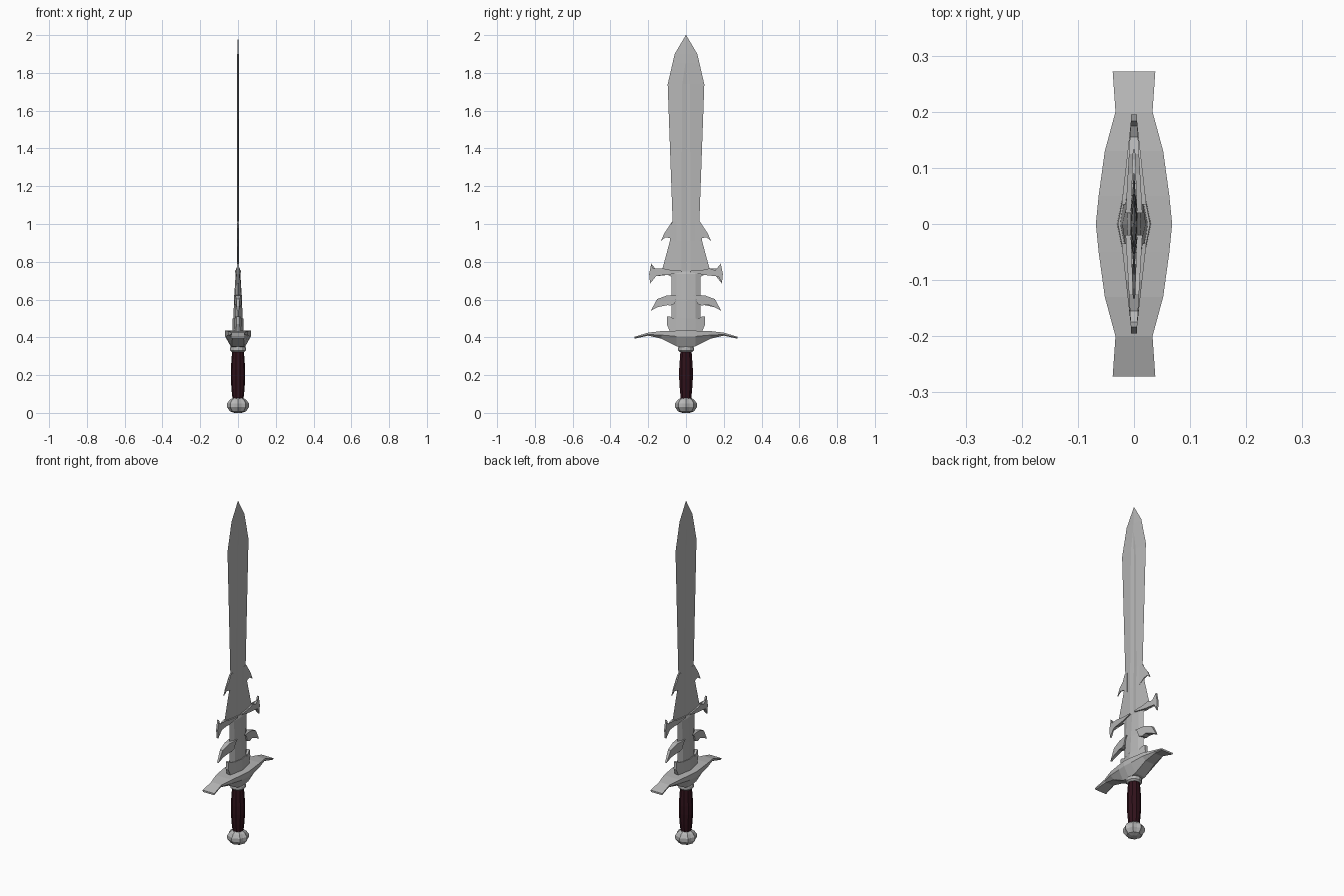
import bpy, bmesh, math

if "Cube" in bpy.data.objects:
    bpy.data.objects.remove(bpy.data.objects["Cube"])

STEEL = (0.47, 0.47, 0.47, 1)
LEATHER = (0.03, 0.006, 0.011, 1)


def material(name, colour):
    mat = bpy.data.materials.get(name) or bpy.data.materials.new(name)
    mat.diffuse_color = colour
    mat.use_nodes = True
    mat.node_tree.nodes["Principled BSDF"].inputs["Base Color"].default_value = mat.diffuse_color
    return mat


def finish(name, bm, leather=False):
    bmesh.ops.remove_doubles(bm, verts=bm.verts, dist=1e-5)
    bmesh.ops.recalc_face_normals(bm, faces=bm.faces)
    me = bpy.data.meshes.new(name)
    bm.to_mesh(me)
    bm.free()
    ob = bpy.data.objects.new(name, me)
    bpy.context.collection.objects.link(ob)
    me.materials.append(material("leather", LEATHER) if leather else material("steel", STEEL))
    return ob


def loft(name, rings, leather=False):
    """Skin a list of equal-length rings and cap both ends."""
    bm = bmesh.new()
    rows = [[bm.verts.new(p) for p in ring] for ring in rings]
    n = len(rows[0])
    for a, b in zip(rows, rows[1:]):
        for i in range(n):
            j = (i + 1) % n
            bm.faces.new((a[i], a[j], b[j], b[i]))
    bm.faces.new(rows[0])
    bm.faces.new(rows[-1])
    return finish(name, bm, leather)


def lathe(name, profile, sides, flute=1.0, leather=False):
    rings = []
    for r, z in profile:
        ring = []
        for i in range(sides):
            a = 2 * math.pi * i / sides
            k = r * (flute if i % 2 else 1)
            ring.append((k * math.cos(a), k * math.sin(a), z))
        rings.append(ring)
    return loft(name, rings, leather)


def blade_ring(z, w, ridge, t, centre=1.0):
    """Edge, ridge and centre line; centre < 1 sinks a fuller."""
    c = t * centre
    return [(0, w, z), (t, ridge, z), (c, 0, z), (t, -ridge, z),
            (0, -w, z), (-t, -ridge, z), (-c, 0, z), (-t, ridge, z)]


def spike_pair(name, outline, t_in, t_out):
    """Barb outline in (y, z), thinning outward, on both edges of the blade."""
    ys = [p[0] for p in outline]
    lo, hi = min(ys), max(ys)
    for side, s in (("right", 1), ("left", -1)):
        bm = bmesh.new()
        rows, caps = [], []
        for d in (1, -1):
            vs = [bm.verts.new((d * (t_in + (t_out - t_in) * (y - lo) / (hi - lo)), s * y, z))
                  for y, z in outline]
            rows.append(vs)
            caps.append(bm.faces.new(vs))
        a, b = rows
        for i in range(len(a)):
            j = (i + 1) % len(a)
            bm.faces.new((a[i], a[j], b[j], b[i]))
        bmesh.ops.triangulate(bm, faces=caps)
        finish(f"{name}_{side}", bm)


# Pommel, grip and collar
lathe("pommel", [(0.018, 0.0), (0.042, 0.008), (0.058, 0.03), (0.058, 0.05),
                 (0.045, 0.068), (0.025, 0.082)], 16, 0.88)
lathe("grip", [(0.029, 0.075), (0.034, 0.12), (0.038, 0.18), (0.038, 0.23),
               (0.034, 0.29), (0.031, 0.328)], 10, leather=True)
lathe("collar", [(0.033, 0.322), (0.042, 0.33), (0.042, 0.345), (0.036, 0.355)], 12)

# Cross guard: y, top half width, top z, rim z, underside half width, underside z
guard = [(0, .068, .435, .405, .035, .345), (.05, .063, .435, .405, .033, .352),
         (.13, .052, .433, .412, .03, .393), (.2, .033, .425, .415, .025, .409),
         (.272, .038, .403, .398, .036, .393)]
stations = [(-g[0],) + g[1:] for g in guard[:0:-1]] + guard
loft("cross_guard", [[(w, y, zt), (w, y, zr), (b, y, zb), (-b, y, zb), (-w, y, zr), (-w, y, zt)]
                     for y, w, zt, zr, b, zb in stations])

# Blade with a shallow fuller running out near the tip
loft("blade", [blade_ring(*s) for s in [
    (.72, .075, .025, .007, .5), (.745, .128, .025, .006, .5), (.77, .123, .025, .006, .5),
    (.91, .085, .025, .006, .4), (1.02, .071, .025, .005, .3), (1.74, .097, .02, .005, .3),
    (1.85, .0715, .003, .005), (1.9, .06, .003, .004), (2.0, .001, .0005, .0005)]])

# Thick lower blade and its socket
loft("lower_blade", [blade_ring(*s) for s in [
    (.42, .078, .05, .017, 1.6), (.6, .077, .05, .014, 1.5), (.735, .077, .05, .009, 1.4),
    (.748, .07, .04, .006)]])
loft("blade_socket", [blade_ring(*s) for s in [
    (.425, .085, .055, .019, 1.6), (.5, .09, .055, .018, 1.6)]])

# Barbs along both edges
spike_pair("upper_barb", [(.05, 1.015), (.072, 1.015), (.088, .975), (.115, .95), (.133, .91),
                          (.108, .93), (.085, .925), (.05, .9)], .005, .002)
spike_pair("middle_barb", [(.02, .752), (.09, .757), (.125, .765), (.155, .755), (.175, .765),
                           (.184, .79), (.195, .735), (.19, .685), (.172, .722), (.15, .735),
                           (.1, .73), (.02, .745)], .015, .005)
spike_pair("lower_barb", [(.035, .625), (.1, .622), (.153, .602), (.187, .54), (.15, .56),
                          (.11, .575), (.085, .568), (.06, .578), (.05, .61)], .022, .005)
spike_pair("socket_barb", [(.05, .49), (.085, .51), (.1, .51), (.102, .47), (.085, .43),
                           (.05, .43)], .021, .008)
